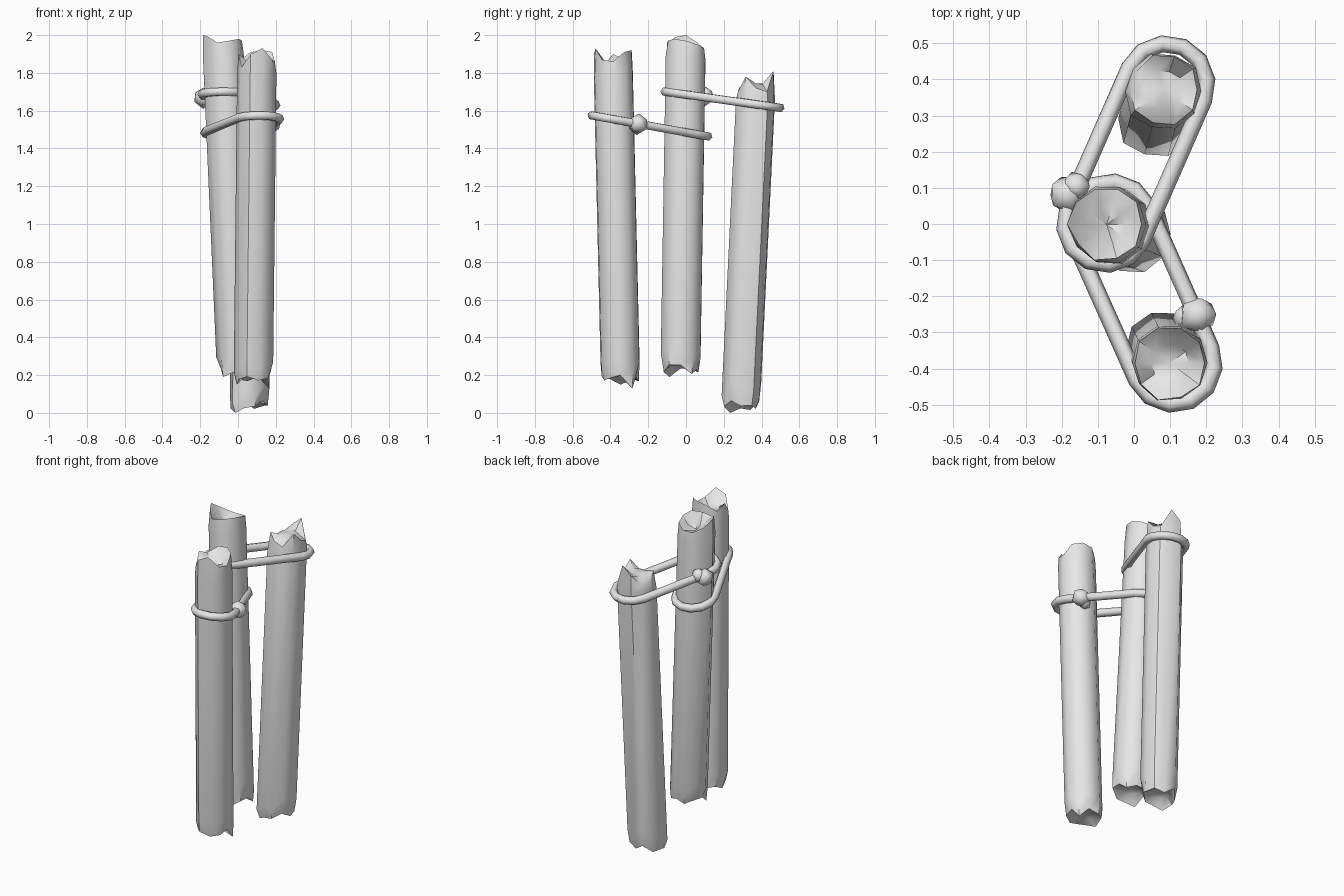
import bpy, bmesh, math, random
from mathutils import Vector

cube = bpy.data.objects.get("Cube")
if cube:
    bpy.data.objects.remove(cube)

GREY = (0.8, 0.8, 0.8, 1)
mat = bpy.data.materials.new("plain grey")
mat.use_nodes = True
mat.diffuse_color = GREY
mat.node_tree.nodes["Principled BSDF"].inputs["Base Color"].default_value = GREY


def finish(obj, angle):
    """Give the object its material and smooth shading with sharp creases."""
    obj.data.materials.clear()
    obj.data.materials.append(mat)
    bpy.ops.object.select_all(action='DESELECT')
    obj.select_set(True)
    bpy.context.view_layer.objects.active = obj
    bpy.ops.object.shade_smooth_by_angle(angle=math.radians(angle))


def add_mesh(name, bm, angle):
    bmesh.ops.recalc_face_normals(bm, faces=bm.faces[:])
    mesh = bpy.data.meshes.new(name)
    bm.to_mesh(mesh)
    bm.free()
    obj = bpy.data.objects.new(name, mesh)
    bpy.context.collection.objects.link(obj)
    finish(obj, angle)


def log(name, bottom, top, rim, taper, hollow, seed):
    """Leaning post with splintered ends; rim holds the top heights."""
    rng = random.Random(seed)
    n = len(rim)
    low, high = Vector(bottom), Vector(top)
    girth = [0.107 * rng.uniform(0.96, 1.04) for _ in rim]
    foot = [low.z + rng.uniform(0.01, 0.07) for _ in rim]
    foot[rng.randrange(n)] = low.z
    bm = bmesh.new()

    def point(i, z, scale):
        c = low.lerp(high, (z - low.z) / (high.z - low.z))
        a = math.tau * i / n
        r = girth[i] * scale
        return bm.verts.new((c.x + r * math.cos(a), c.y + r * math.sin(a), z))

    def ring(heights, scales):
        return [point(i, heights[i], scales[i]) for i in range(n)]

    shoulder = min(rim) - 0.04
    mean = sum(rim) / n
    rings = [
        ring([low.z + 0.06] * n, [0.5] * n),
        ring(foot, [rng.uniform(0.8, 0.97) for _ in rim]),
        ring([z + rng.uniform(0.05, 0.1) for z in foot], [1] * n),
        ring([shoulder + rng.uniform(-0.03, 0.02) for _ in rim], [1] * n),
        ring(rim, [taper * rng.uniform(0.95, 1.04) for _ in rim]),
        ring([mean - hollow * rng.uniform(0.4, 1) for _ in rim], [0.5] * n),
    ]
    for a, b in zip(rings, rings[1:]):
        for i in range(n):
            j = (i + 1) % n
            bm.faces.new((a[i], a[j], b[j], b[i]))
    for loop, z in ((rings[0], low.z + 0.07), (rings[-1], mean - hollow)):
        hub = point(0, z, 0)
        for i in range(n):
            bm.faces.new((loop[i], loop[(i + 1) % n], hub))
    add_mesh(name, bm, 42)


def rope(name, c1, c2, r, slope):
    """Closed band around two posts, lying in a tilted plane."""
    (x1, y1), (x2, y2) = c1, c2
    out = math.atan2(y2 - y1, x2 - x1)
    path = []
    for (x, y), heading in ((c1, out + math.pi), (c2, out)):
        for k in range(7):
            a = heading - math.pi / 2 + math.pi * k / 6
            px, py = x + r * math.cos(a), y + r * math.sin(a)
            path.append((px, py, slope(py), 1))
    curve = bpy.data.curves.new(name, 'CURVE')
    curve.dimensions = '3D'
    curve.bevel_depth = 0.024
    curve.bevel_resolution = 1
    spline = curve.splines.new('POLY')
    spline.points.add(len(path) - 1)
    for p, co in zip(spline.points, path):
        p.co = co
    spline.use_cyclic_u = True
    obj = bpy.data.objects.new(name, curve)
    bpy.context.collection.objects.link(obj)
    bpy.ops.object.select_all(action='DESELECT')
    obj.select_set(True)
    bpy.context.view_layer.objects.active = obj
    bpy.ops.object.convert(target='MESH')
    finish(bpy.context.object, 65)


def knot(name, centre, seed):
    """Lumpy ball with a smaller lump beside it."""
    rng = random.Random(seed)
    bm = bmesh.new()
    c = Vector(centre)
    side = Vector((-0.03, -0.01, -0.015)) if c.x > 0 else Vector((0.025, 0.025, 0.015))
    for offset, radius in ((Vector(), 0.055), (side, 0.042)):
        made = bmesh.ops.create_icosphere(bm, subdivisions=1, radius=radius)
        for v in made["verts"]:
            v.co = v.co * rng.uniform(0.92, 1.1) + c + offset
    add_mesh(name, bm, 60)


# Three splintered posts
log("front_post", (0.08, -0.345, 0.13), (0.1, -0.387, 1.93),
    [1.86, 1.91, 1.92, 1.91, 1.87, 1.90, 1.83, 1.90, 1.93, 1.87], 0.96, 0.05, 3)
log("middle_post", (0.0, -0.03, 0.19), (-0.08, 0.0, 2.0),
    [1.97, 1.95, 1.93, 1.93, 1.96, 2.0, 1.99, 1.96, 1.97, 1.98], 0.94, 0.06, 5)
log("back_post", (0.06, 0.287, 0.0), (0.083, 0.375, 1.81),
    [1.72, 1.70, 1.81, 1.76, 1.70, 1.70, 1.75, 1.72, 1.70, 1.78], 0.9, -0.01, 8)

# Rope bands joining neighbouring posts
rope("front_rope", (0.11, -0.387), (-0.065, 0.005), 0.112,
     lambda y: 1.485 - 0.18 * y)
rope("back_rope", (0.09, 0.387), (-0.08, 0.0), 0.112,
     lambda y: 1.685 - 0.14 * y)

# Knots on the ropes
knot("front_knot", (0.175, -0.25, 1.53), 1)
knot("back_knot", (-0.185, 0.08, 1.67), 2)
